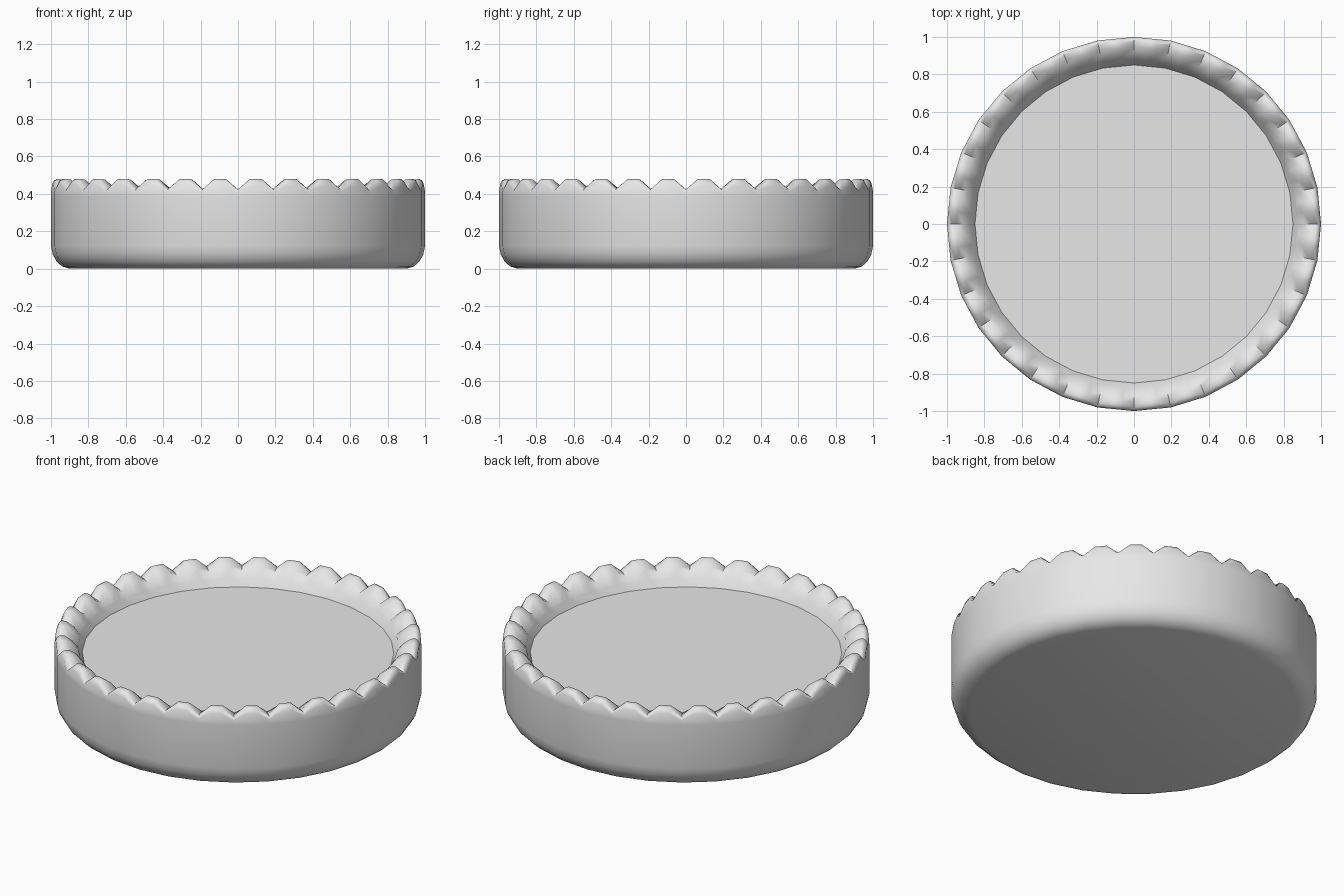
import bpy, bmesh, math
from mathutils import Vector

if "Cube" in bpy.data.objects:
    bpy.data.objects.remove(bpy.data.objects["Cube"])

SIDES = 32
FLOOR_Z = 0.355

# One plain grey for the whole dish
grey = bpy.data.materials.new("plain grey")
grey.use_nodes = True
colour = (0.8, 0.8, 0.8, 1)
grey.diffuse_color = colour
grey.node_tree.nodes["Principled BSDF"].inputs["Base Color"].default_value = colour

bm = bmesh.new()


def corner(i, r, z):
    a = math.tau * i / SIDES
    return Vector((r * math.cos(a), r * math.sin(a), z))


def plain_ring(r, z):
    return [bm.verts.new(corner(i, r, z)) for i in range(SIDES)]


def fluted_ring(r, valley, peak):
    """Each side gets a valley corner followed by two peak points."""
    ring = []
    for i in range(SIDES):
        ring.append(bm.verts.new(corner(i, r, valley)))
        for t in (1 / 3, 2 / 3):
            ring.append(bm.verts.new(corner(i, r, peak).lerp(corner(i + 1, r, peak), t)))
    return ring


def bridge(low, high):
    """Join two rings, whether or not they have the same number of points."""
    a, b = len(low) // SIDES, len(high) // SIDES
    steps = SIDES if a != b else len(low)
    a, b = len(low) // steps, len(high) // steps
    for i in range(steps):
        first = [low[(i * a + k) % len(low)] for k in range(a + 1)]
        second = [high[(i * b + k) % len(high)] for k in range(b + 1)]
        bm.faces.new(first + second[::-1])


# Rounded base and upright wall
rings = [plain_ring(r, z) for r, z in
         ((0.90, 0), (0.94, 0.012), (0.97, 0.038), (0.99, 0.075), (1, 0.12), (1, 0.385))]
# Fluted rim: radius, valley height, peak height
rings += [fluted_ring(*row) for row in
          ((1, 0.415, 0.45), (0.99, 0.421, 0.472), (0.975, 0.424, 0.48),
           (0.95, 0.424, 0.477), (0.91, 0.418, 0.448), (0.875, 0.392, 0.402))]
# Inner edge of the rim, where it meets the floor
rings.append(plain_ring(0.85, FLOOR_Z))

for low, high in zip(rings, rings[1:]):
    bridge(low, high)

# Underside and inner floor
bm.faces.new(rings[0][::-1])
floor = bm.faces.new(rings[-1])
for edge in floor.edges:
    edge.smooth = False
bmesh.ops.recalc_face_normals(bm, faces=bm.faces)

mesh = bpy.data.meshes.new("fluted_dish")
bm.to_mesh(mesh)
bm.free()
mesh.materials.append(grey)
dish = bpy.data.objects.new("fluted_dish", mesh)
bpy.context.collection.objects.link(dish)

# Smooth the domes but keep the valleys and the floor edge crisp
bpy.ops.object.select_all(action="DESELECT")
dish.select_set(True)
bpy.context.view_layer.objects.active = dish
bpy.ops.object.shade_smooth_by_angle(angle=math.radians(60))
